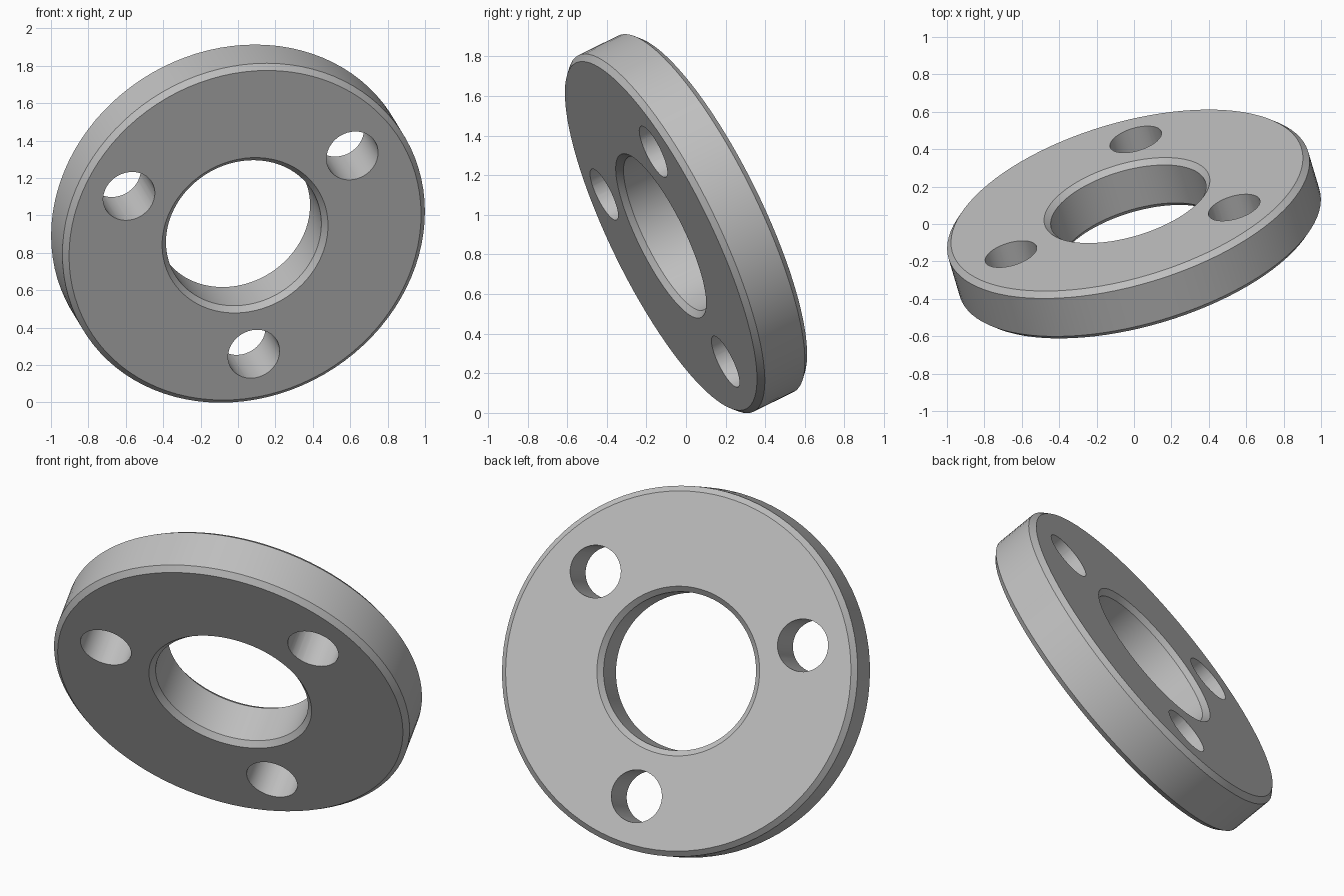
import bpy, bmesh, math
from mathutils import Vector, Matrix

if "Cube" in bpy.data.objects:
    bpy.data.objects.remove(bpy.data.objects["Cube"], do_unlink=True)

OUTER, BORE, HALF, BEVEL = 1.003, 0.43, 0.146, 0.029
BOLT_RADIUS, BOLT_CIRCLE, SEGMENTS = 0.143, 0.715, 96

# One plain grey material
grey = bpy.data.materials.new("plain_grey")
grey.use_nodes = True
colour = (0.53, 0.53, 0.53, 1)
grey.diffuse_color = colour
grey.node_tree.nodes["Principled BSDF"].inputs["Base Color"].default_value = colour


def make_object(name, bm):
    bmesh.ops.recalc_face_normals(bm, faces=bm.faces)
    mesh = bpy.data.meshes.new(name)
    bm.to_mesh(mesh)
    bm.free()
    mesh.materials.append(grey)
    obj = bpy.data.objects.new(name, mesh)
    bpy.context.collection.objects.link(obj)
    return obj


# Ring: chamfered rectangular section turned about its axis
side = HALF - BEVEL
profile = [(OUTER, -side), (OUTER, side), (OUTER - BEVEL, HALF), (BORE + BEVEL, HALF),
           (BORE, side), (BORE, -side), (BORE + BEVEL, -HALF), (OUTER - BEVEL, -HALF)]
bm = bmesh.new()
points = [bm.verts.new((r, 0, z)) for r, z in profile]
edges = [bm.edges.new((points[i - 1], points[i])) for i in range(len(points))]
bmesh.ops.spin(bm, geom=points + edges, cent=(0, 0, 0), axis=(0, 0, 1),
               angle=math.tau, steps=SEGMENTS, use_merge=True)
bmesh.ops.remove_doubles(bm, verts=bm.verts, dist=1e-5)
ring = make_object("flange_ring", bm)

# Three bolt holes, first one on the local x axis
bm = bmesh.new()
for i in range(3):
    place = Matrix.Rotation(i * math.tau / 3, 4, "Z") @ Matrix.Translation((BOLT_CIRCLE, 0, 0))
    bmesh.ops.create_cone(bm, cap_ends=True, segments=48, radius1=BOLT_RADIUS,
                          radius2=BOLT_RADIUS, depth=4 * HALF, matrix=place)
cutter = make_object("bolt_hole_cutter", bm)
cutter.hide_render = True

cut = ring.modifiers.new("bolt_holes", "BOOLEAN")
cut.operation, cut.solver, cut.object = "DIFFERENCE", "EXACT", cutter
bpy.ops.object.select_all(action="DESELECT")
bpy.context.view_layer.objects.active = ring
ring.select_set(True)
bpy.ops.object.modifier_apply(modifier=cut.name)
bpy.data.objects.remove(cutter, do_unlink=True)
bpy.ops.object.shade_smooth_by_angle(angle=math.radians(30))

# Tilt the ring so its axis leans back and up
axis = Vector((-0.258, 0.867, 0.426)).normalized()
first = Vector((0.047, 0.326, -0.635))
first = (first - axis * first.dot(axis)).normalized()
second = axis.cross(first)
ring.matrix_world = Matrix.Translation((0, 0, 0.956)) @ Matrix((first, second, axis)).transposed().to_4x4()
